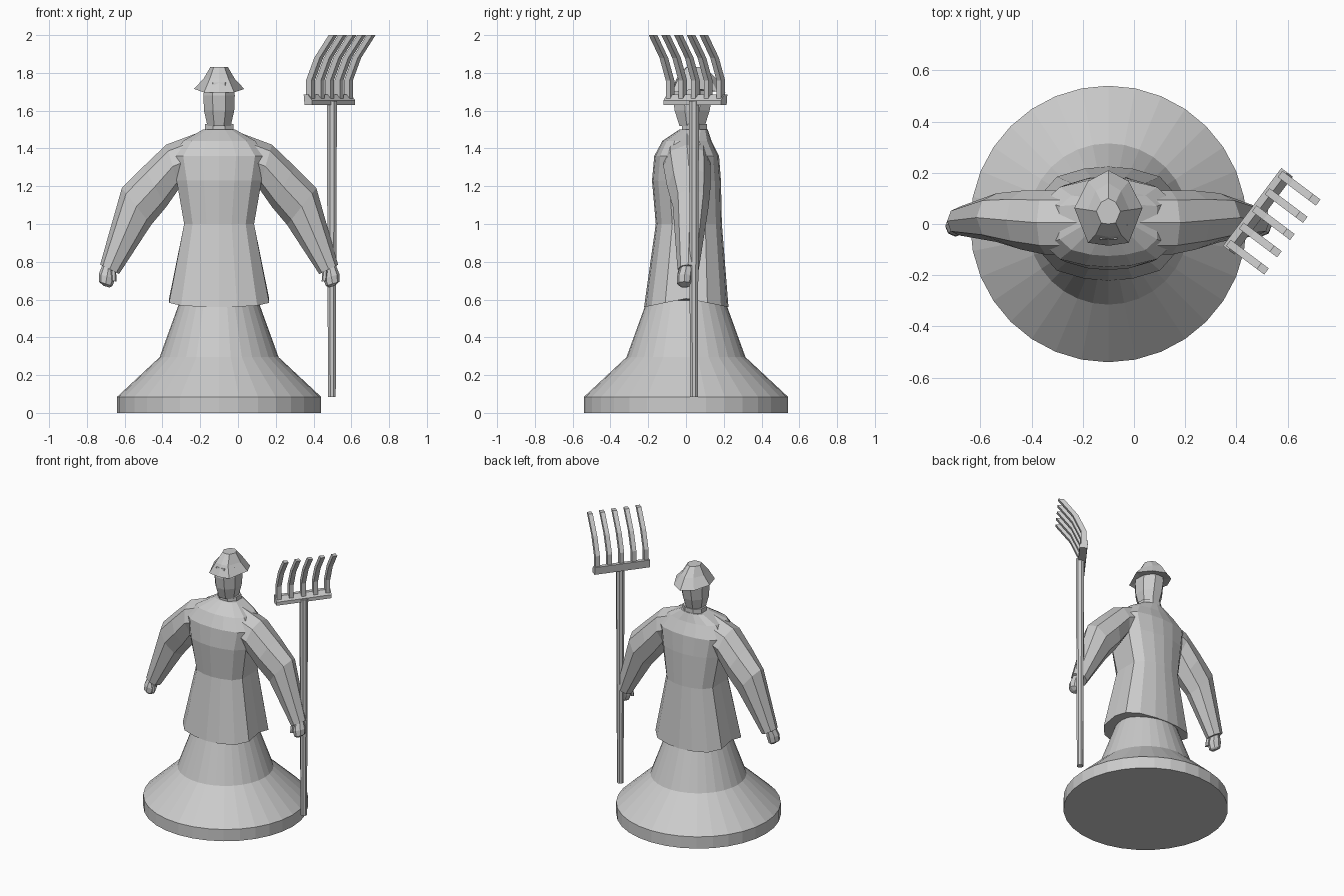
import bpy, bmesh, math
from mathutils import Vector

if "Cube" in bpy.data.objects:
    bpy.data.objects.remove(bpy.data.objects["Cube"])

CX = -0.1  # the figure stands a little left of centre
grey = bpy.data.materials.new("plain grey")
grey.diffuse_color = (0.6, 0.6, 0.6, 1)
grey.use_nodes = True
grey.node_tree.nodes["Principled BSDF"].inputs["Base Color"].default_value = grey.diffuse_color


def loft(name, rings):
    """Skin a list of equal-length rings of points and cap both ends."""
    bm = bmesh.new()
    vs = [[bm.verts.new(p) for p in r] for r in rings]
    n = len(vs[0])
    for a, b in zip(vs, vs[1:]):
        for i in range(n):
            j = (i + 1) % n
            bm.faces.new((a[i], a[j], b[j], b[i]))
    bm.faces.new(vs[0][::-1])
    bm.faces.new(vs[-1])
    bmesh.ops.recalc_face_normals(bm, faces=bm.faces)
    me = bpy.data.meshes.new(name)
    bm.to_mesh(me)
    bm.free()
    me.materials.append(grey)
    ob = bpy.data.objects.new(name, me)
    bpy.context.collection.objects.link(ob)
    return ob


def circle(r, z, n, x=CX, y=0.0, turn=0.0):
    return [(x + r * math.cos(turn + math.tau * i / n),
             y + r * math.sin(turn + math.tau * i / n), z) for i in range(n)]


def shaped(shape, hx, front, back, z, drop=0.0):
    """Scale a unit outline; drop lowers the front and back against the sides."""
    mid, hy = (front + back) / 2, (back - front) / 2
    return [(CX + u * hx, mid + v * hy, z - drop * abs(v)) for u, v in shape]


# stand
loft("flared_base", [circle(r, z, 32) for r, z in
     [(0.54, 0), (0.54, 0.085), (0.315, 0.295), (0.19, 0.64)]])

# coat body
quarter = [(0.36, -0.96), (0.76, -0.82), (1, -0.5), (1, 0)]
right = quarter + [(u, -v) for u, v in quarter[2::-1]]
outline = [(0, -1)] + right + [(0, 1)] + [(-u, v) for u, v in right[::-1]]
loft("coat", [shaped(outline, *r) for r in [
    (0.265, -0.222, 0.225, 0.605, 0.045),
    (0.185, -0.16, 0.19, 1.0),
    (0.225, -0.18, 0.185, 1.23),
    (0.25, -0.168, 0.175, 1.36),
    (0.19, -0.125, 0.135, 1.44),
    (0.085, -0.035, 0.115, 1.50)]])

# neck and head
oct8 = [(math.sin(math.radians(a)) / 0.924, -math.cos(math.radians(a)) / 0.924)
        for a in [22.5 + 45 * i for i in range(8)]]
loft("neck", [shaped(oct8, 0.076, -0.02, 0.11, z) for z in (1.47, 1.53)])
loft("head", [shaped(oct8, *r) for r in [
    (0.062, -0.035, 0.10, 1.52), (0.08, -0.06, 0.125, 1.60),
    (0.083, -0.07, 0.14, 1.68), (0.075, -0.06, 0.13, 1.75)]])

# hat with a drooping brim
hat8 = [(math.sin(math.tau * i / 8), -math.cos(math.tau * i / 8)) for i in range(8)]
brim8 = [(u * (0.85 if abs(v) > .5 else 1), v * (1 if abs(v) > .9 or v > -.5 or v > 0 else 1.3))
         for u, v in hat8]
loft("hat", [shaped(brim8, *r) for r in [
    (0.08, -0.06, 0.14, 1.71),
    (0.133, -0.085, 0.21, 1.715, 0.02),
    (0.082, -0.05, 0.16, 1.77),
    (0.047, 0.0, 0.10, 1.83)]])


# sleeves, hands and thumbs, mirrored about the figure's middle
def section(side, top, bottom, y0, y1, n=8):
    """Ring between a top and a bottom point (x from the middle, z)."""
    t, b = Vector((top[0], 0, top[1])), Vector((bottom[0], 0, bottom[1]))
    c, h = (t + b) / 2, (t - b) / 2
    ring = []
    for i in range(n):
        a = math.tau * i / n
        p = c + h * math.cos(a)
        ring.append((CX + side * p.x, (y0 + y1) / 2 + (y1 - y0) / 2 * math.sin(a), p.z))
    return ring


for side, word in ((-1, "right"), (1, "left")):
    loft(word + "_sleeve", [section(side, *s) for s in [
        ((0.08, 1.495), (0.10, 1.24), -0.12, 0.13),
        ((0.28, 1.42), (0.21, 1.19), -0.12, 0.13),
        ((0.40, 1.305), (0.28, 1.09), -0.10, 0.13),
        ((0.515, 1.19), (0.36, 0.995), -0.07, 0.12),
        ((0.63, 0.785), (0.53, 0.735), -0.045, 0.068)]])
    loft(word + "_hand", [section(side, *s) for s in [
        ((0.615, 0.79), (0.555, 0.76), -0.03, 0.04),
        ((0.637, 0.735), (0.55, 0.71), -0.048, 0.035),
        ((0.637, 0.695), (0.565, 0.672), -0.048, 0.03),
        ((0.61, 0.672), (0.58, 0.664), -0.03, 0.015)]])
    loft(word + "_thumb", [section(side, *s, 6) for s in [
        ((0.575, 0.755), (0.545, 0.745), -0.045, -0.01),
        ((0.57, 0.70), (0.543, 0.695), -0.05, -0.02)]])

# fork: handle, crossbar and curved tines
PX, PY = 0.497, 0.042
loft("fork_handle", [circle(0.022, 0.085, 8, PX, PY, math.pi / 8),
                     circle(0.029, 1.65, 8, PX, PY, math.pi / 8)])
along, out = Vector((0.6, 0.8, 0)), Vector((0.8, -0.6, 0))
hub = Vector((0.484, 0.05, 0))


def fork_point(a, o, z):
    return hub + along * a + out * o + Vector((0, 0, z))


bar_profile = [(-0.022, 1.63), (0.028, 1.63), (0.028, 1.655), (0, 1.685), (-0.028, 1.685)]
loft("fork_crossbar", [[fork_point(a, o, z) for o, z in bar_profile]
                       for a in (-0.19, 0.19)])
path = [(0.0, 1.65), (0.0, 1.76), (0.055, 1.88), (0.15, 2.0)]
for k in range(5):
    a = -0.168 + 0.084 * k
    loft("fork_tine_%d" % (k + 1), [
        [fork_point(a + da, o + do, z) for da, do in
         ((-0.015, -0.018), (0.015, -0.018), (0.015, 0.018), (-0.015, 0.018))]
        for o, z in path])
